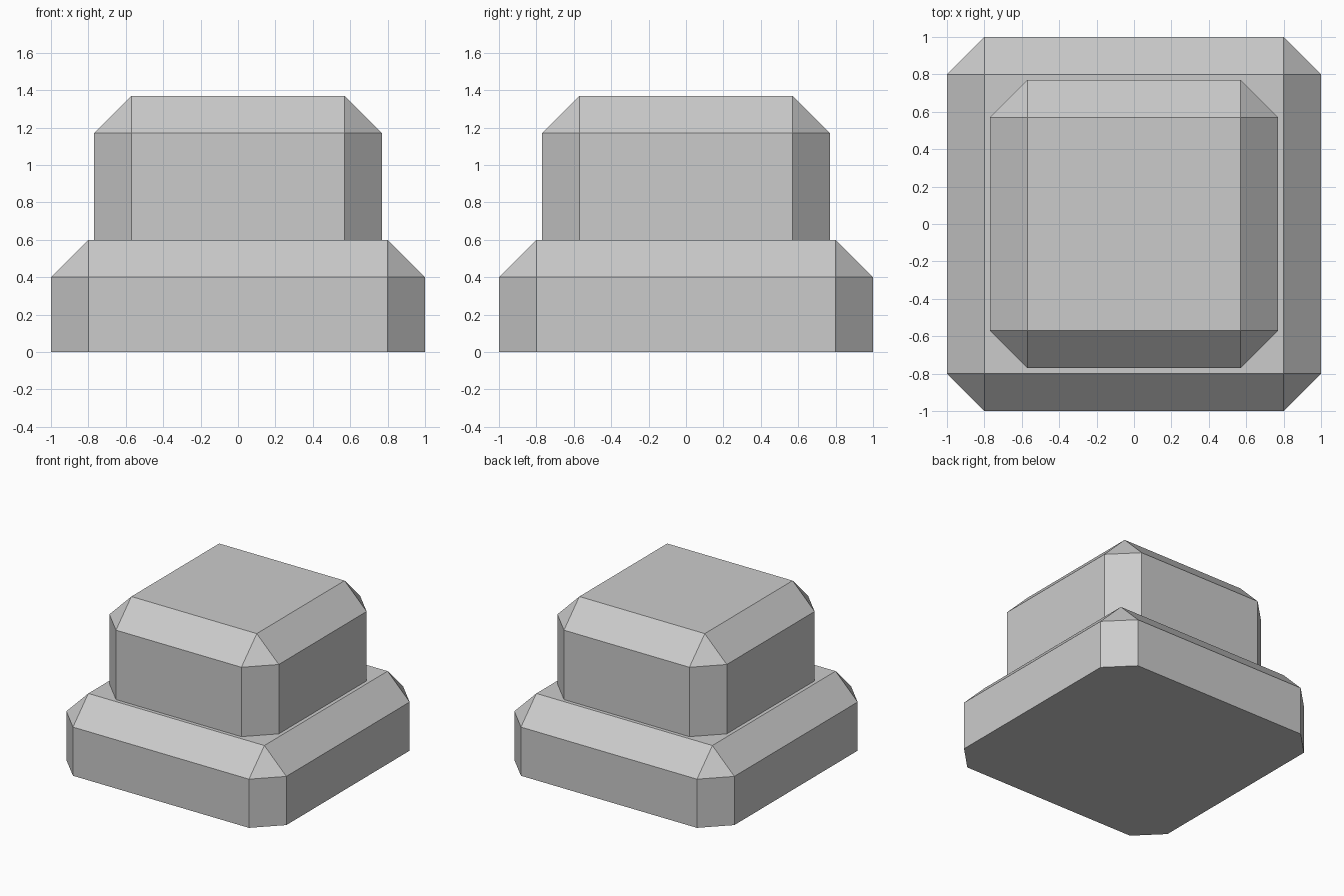
import bpy, bmesh
from mathutils import Matrix

if "Cube" in bpy.data.objects:
    bpy.data.objects.remove(bpy.data.objects["Cube"])


def chamfered_block(name, half, z0, z1, chamfer):
    """Square block with every edge chamfered except those at its base."""
    bm = bmesh.new()
    size = Matrix.Diagonal((2 * half, 2 * half, z1 - z0, 1))
    bmesh.ops.create_cube(bm, size=1, matrix=Matrix.Translation((0, 0, (z0 + z1) / 2)) @ size)
    edges = [e for e in bm.edges if max(v.co.z for v in e.verts) > z0 + 0.01]
    bmesh.ops.bevel(bm, geom=edges, offset=chamfer, offset_type='OFFSET',
                    segments=1, profile=0.5, affect='EDGES')
    bmesh.ops.recalc_face_normals(bm, faces=bm.faces)
    mesh = bpy.data.meshes.new(name)
    bm.to_mesh(mesh)
    bm.free()
    obj = bpy.data.objects.new(name, mesh)
    bpy.context.collection.objects.link(obj)
    return obj


# Wide lower tier and narrower upper tier resting on it
chamfered_block("lower_tier", 1.0, 0.0, 0.6, 0.2)
chamfered_block("upper_tier", 0.77, 0.6, 1.37, 0.2)
